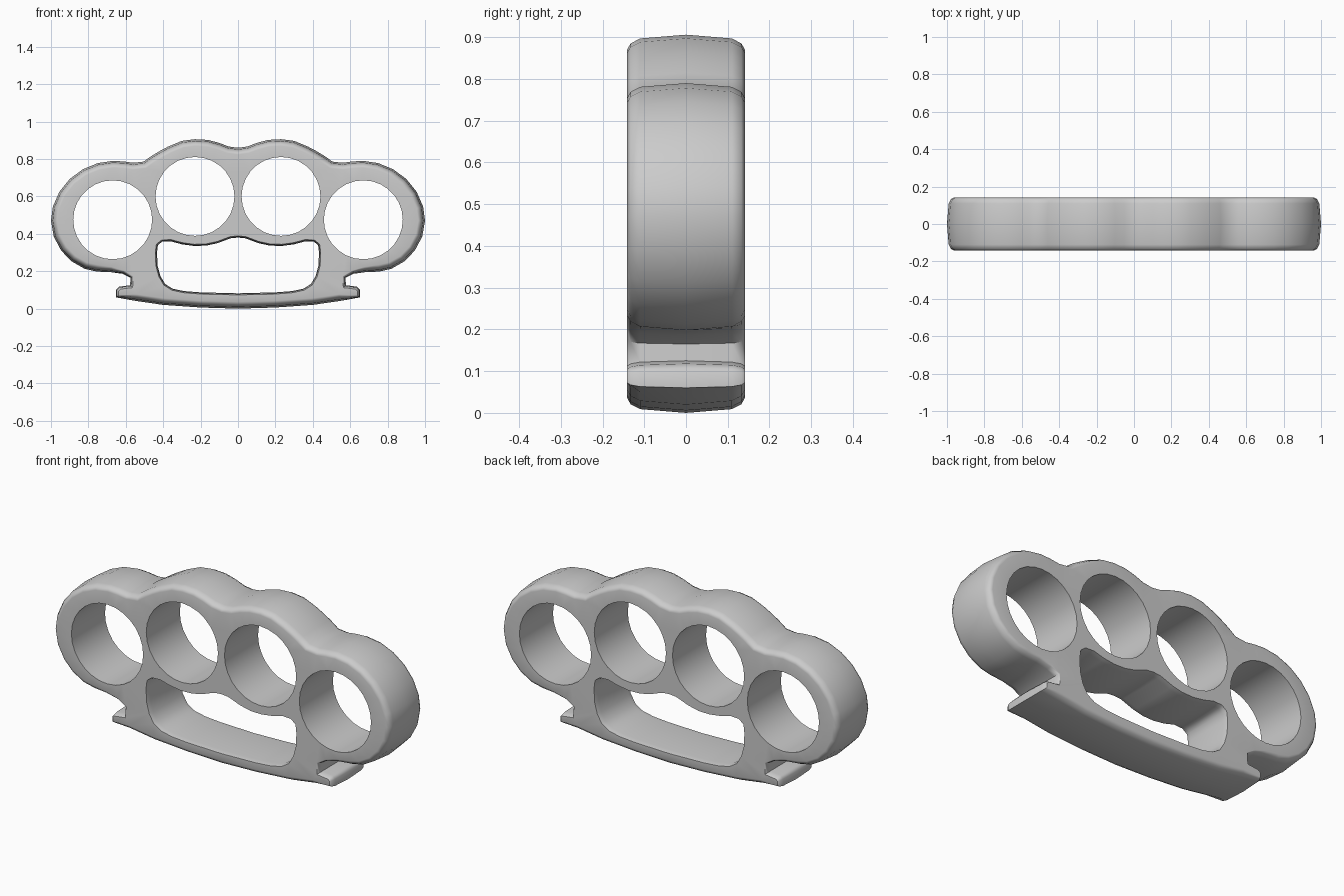
import bpy, bmesh, math
from mathutils import Vector

if "Cube" in bpy.data.objects:
    bpy.data.objects.remove(bpy.data.objects["Cube"])

# Right half of the outer outline, top centre to bottom centre: x, z, rim rounding weight
OUTER = [(0, .86, 1), (.05, .867, 1), (.10, .886, 1), (.16, .902, 1), (.23, .906, 1),
         (.30, .897, 1), (.375, .866, 1), (.42, .842, 1), (.465, .815, 1), (.505, .786, 1),
         (.56, .78, 1), (.61, .787, 1), (.67, .79, 1), (.75, .778, 1), (.83, .745, 1),
         (.90, .693, 1), (.955, .625, 1), (.99, .545, 1), (1, .47, 1), (.985, .385, 1),
         (.945, .31, 1), (.89, .253, 1), (.82, .213, 1), (.755, .198, 1), (.68, .195, .8),
         (.615, .186, .5), (.575, .165, .4), (.577, .125, .4), (.635, .118, .4),
         (.652, .10, .4), (.652, .06, .4), (.545, .041, 1), (.40, .02, 1), (.2, .006, 1), (0, 0, 1)]
# Right half of the palm opening
PALM = [(0, .38, 1), (.04, .376, 1), (.11, .35, 1), (.17, .337, 1), (.235, .335, 1),
        (.30, .344, 1), (.36, .36, 1), (.405, .358, 1), (.428, .34, 1), (.433, .30, 1),
        (.43, .23, 1), (.415, .175, 1), (.39, .132, 1), (.35, .107, 1), (.29, .094, 1),
        (.2, .087, 1), (0, .082, 1)]


def mirrored(half):
    return half + [(-x, z, w) for x, z, w in half[-2:0:-1]]


def inset(pts, d):
    out = []
    for i, (x, z, w) in enumerate(pts):
        p, q = Vector((x, z)), pts[(i + 1) % len(pts)]
        a = (p - Vector(pts[i - 1][:2])).normalized()
        b = (Vector(q[:2]) - p).normalized()
        n = Vector((a.y + b.y, -a.x - b.x)).normalized()
        c = max(.65, n.dot(Vector((a.y, -a.x))))
        out.append(p + n * (d * w / c))
    return out


bm = bmesh.new()
front_edges, back_edges = [], []


def wall(sections):
    """Skin (outline, y) sections and remember the open rims for the caps."""
    rings = [[bm.verts.new((p[0], y, p[1])) for p in pts] for pts, y in sections]
    n = len(rings[0])
    for r, s in zip(rings, rings[1:]):
        for i in range(n):
            j = (i + 1) % n
            bm.faces.new((r[i], r[j], s[j], s[i]))
    for ring, store in ((rings[0], front_edges), (rings[-1], back_edges)):
        store += [bm.edges.get((ring[i], ring[(i + 1) % n])) for i in range(n)]


# Outer wall with rounded rims
outer = mirrored(OUTER)
rim = [(-.141, .036), (-.133, .021), (-.11, .009), (0, 0), (.11, .009), (.133, .021), (.141, .036)]
wall([(inset(outer, d), y) for y, d in rim])

# Palm opening, slightly narrower at mid depth
palm = mirrored(PALM)
wall([(inset(palm, d), y) for y, d in [(-.141, -.009), (-.115, -.003), (0, 0), (.115, -.003), (.141, -.009)]])

# Four finger holes
for cx, cz in ((-.67, .475), (-.23, .60), (.23, .60), (.67, .475)):
    circle = [(cx + .211 * math.cos(math.tau * k / 28), cz + .211 * math.sin(math.tau * k / 28))
              for k in range(28)]
    wall([(circle, -.141), (circle, .141)])

# Flat front and back faces
for edges in (front_edges, back_edges):
    bmesh.ops.triangle_fill(bm, use_beauty=True, use_dissolve=False, edges=edges)
bmesh.ops.recalc_face_normals(bm, faces=bm.faces[:])

mesh = bpy.data.meshes.new("finger_ring_grip")
bm.to_mesh(mesh)
bm.free()
grip = bpy.data.objects.new("finger_ring_grip", mesh)
bpy.context.collection.objects.link(grip)
bpy.context.view_layer.objects.active = grip
grip.select_set(True)
bpy.ops.object.shade_smooth_by_angle(angle=math.radians(50))
weighted = grip.modifiers.new("weighted_normals", 'WEIGHTED_NORMAL')
weighted.keep_sharp = True
